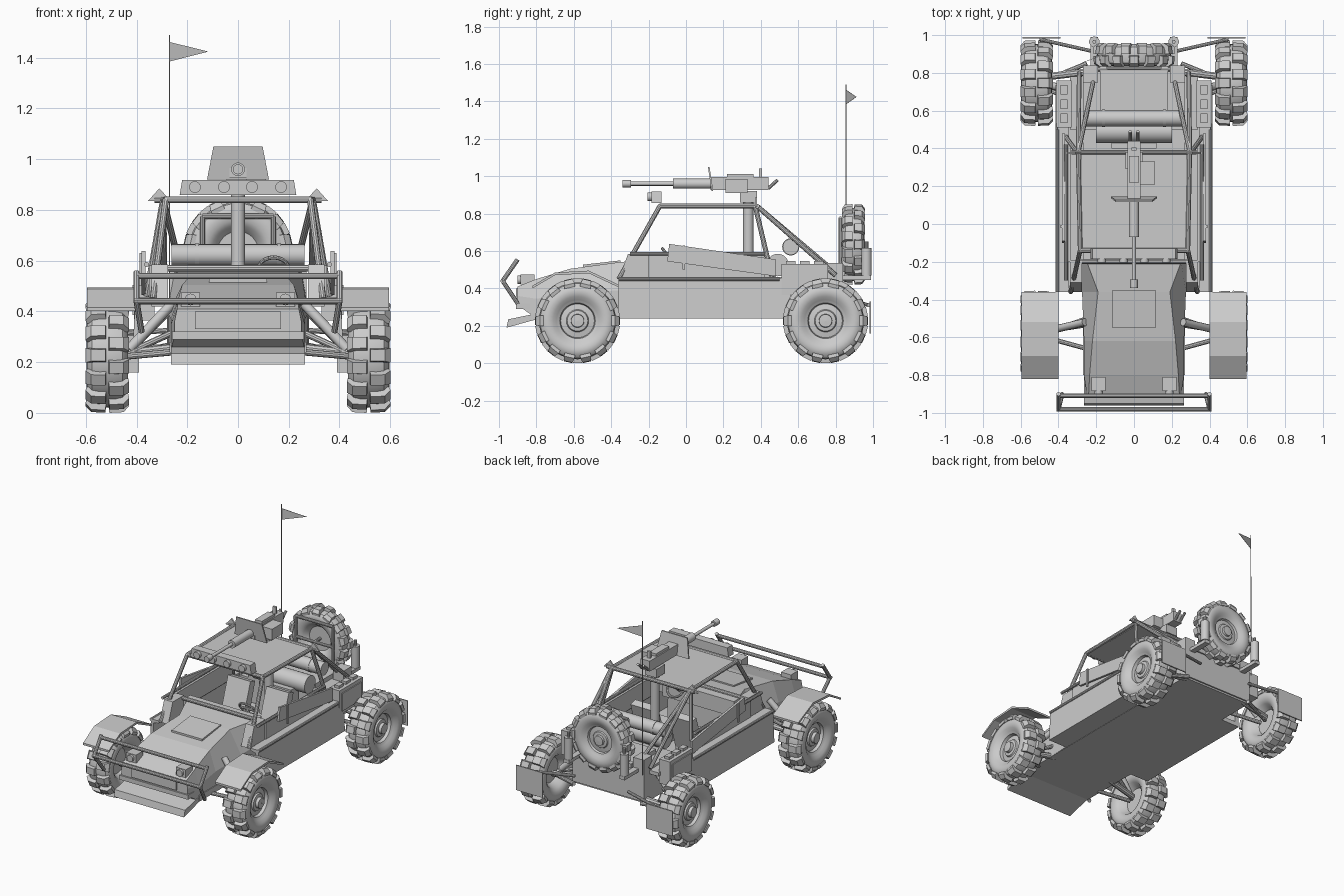
import bpy, bmesh, math
from mathutils import Vector, Matrix

if "Cube" in bpy.data.objects:
    bpy.data.objects.remove(bpy.data.objects["Cube"])


def finish(name, bm, sym=False, smooth=False):
    bmesh.ops.recalc_face_normals(bm, faces=bm.faces[:])
    me = bpy.data.meshes.new(name)
    bm.to_mesh(me)
    bm.free()
    ob = bpy.data.objects.new(name, me)
    bpy.context.collection.objects.link(ob)
    if smooth:
        bpy.ops.object.select_all(action='DESELECT')
        ob.select_set(True)
        bpy.context.view_layer.objects.active = ob
        bpy.ops.object.shade_smooth_by_angle(angle=math.radians(35))
    if sym:
        ob.modifiers.new("mirror", 'MIRROR')
    return ob


def loft(name, rings, sym=False, smooth=False):
    """Skin equal-length closed rings and cap both ends."""
    bm = bmesh.new()
    vs = [[bm.verts.new(p) for p in r] for r in rings]
    n = len(vs[0])
    for a, b in zip(vs, vs[1:]):
        for i in range(n):
            bm.faces.new((a[i], a[(i + 1) % n], b[(i + 1) % n], b[i]))
    bm.faces.new(vs[0])
    bm.faces.new(vs[-1])
    return finish(name, bm, sym, smooth)


def side_prism(name, yz, x0, x1, sym=False):
    return loft(name, [[(x, y, z) for y, z in yz] for x in (x0, x1)], sym)


def front_prism(name, xz, y0, y1, sym=False):
    return loft(name, [[(x, y, z) for x, z in xz] for y in (y0, y1)], sym)


def box(name, x0, x1, y0, y1, z0, z1, sym=False):
    return side_prism(name, [(y0, z0), (y1, z0), (y1, z1), (y0, z1)], x0, x1, sym)


def tubes(name, paths, r, sym=False, sides=10):
    bm = bmesh.new()
    for path in paths:
        for p, q in zip(path, path[1:]):
            p, q = Vector(p), Vector(q)
            d = q - p
            m = Matrix.Translation((p + q) / 2) @ d.to_track_quat('Z', 'Y').to_matrix().to_4x4()
            bmesh.ops.create_cone(bm, cap_ends=True, segments=sides, radius1=r, radius2=r,
                                  depth=d.length, matrix=m)
    return finish(name, bm, sym, True)


def wheel(name, m, sym=False):
    """Lathed tyre and rim along local x (outboard = +x)."""
    prof = [(-.012, .001), (-.012, .085), (-.06, .11), (-.075, .13), (-.082, .155), (-.078, .18), (-.06, .2),
            (-.03, .206), (.03, .206), (.06, .2), (.078, .18), (.082, .155), (.075, .13), (.06, .112),
            (.056, .105), (.05, .095), (.03, .09), (.035, .06), (.045, .055), (.048, .036), (.068, .034), (.07, .001)]
    n = 40
    bm = bmesh.new()
    rings = []
    for i in range(n):
        t = math.tau * i / n
        rings.append([bm.verts.new(m @ Vector((a, r * math.cos(t), r * math.sin(t)))) for a, r in prof])
    for i in range(n):
        a, b = rings[i], rings[(i + 1) % n]
        for j in range(len(prof) - 1):
            bm.faces.new((a[j], a[j + 1], b[j + 1], b[j]))
    finish(name, bm, sym, True)
    # staggered tread lugs on the shoulders
    bm = bmesh.new()
    lug = [(.004, .195), (.008, .227), (.064, .224), (.086, .2), (.082, .182), (.06, .182)]
    for s in (1, -1):
        for i in range(14):
            t = math.tau * (i + (0.5 if s > 0 else 0)) / 14
            rot = m @ Matrix.Rotation(t, 4, 'X')
            v = [[bm.verts.new(rot @ Vector((s * a, w * (1.25 if r < .21 else 1), r))) for a, r in lug]
                 for w in (-.023, .023)]
            bm.faces.new(v[0])
            bm.faces.new(v[1])
            for j in range(6):
                k = (j + 1) % 6
                bm.faces.new((v[0][j], v[0][k], v[1][k], v[1][j]))
    finish(name + "_tread", bm, sym)


# wheels
wheel("front_wheel", Matrix.Translation((.515, -.58, .227)), True)
wheel("rear_wheel", Matrix.Translation((.515, .746, .227)), True)
wheel("spare_wheel", Matrix.Translation((0, .895, .635)) @ Matrix.Rotation(math.pi / 2, 4, 'Z')
      @ Matrix.Diagonal((.72, .95, .95, 1)))

# hull: floor, near-vertical sides, nose, rear block
box("floor", -.27, .27, -.8, .83, .238, .28)
box("side_floor", .26, .41, -.36, .56, .24, .27, True)
front_prism("hull_side", [(.415, .24), (.405, .455), (.345, .455), (.345, .44), (.385, .43), (.385, .24)],
            -.36, .56, True)
box("rear_block", -.27, .27, .5, .84, .25, .46)
box("rear_deck", -.18, .18, .58, .85, .46, .49)


def section(y, wb, wt, zb, zt):
    return [(-wb, y, zb), (wb, y, zb), (wb, y, (zb + zt) / 2), (wt, y, zt), (-wt, y, zt), (-wb, y, (zb + zt) / 2)]


loft("nose", [section(-.9, .25, .24, .31, .41), section(-.8, .265, .235, .24, .45),
              section(-.62, .265, .22, .24, .505), section(-.36, .275, .19, .24, .54),
              section(-.2, .28, .25, .24, .555)])
side_prism("hood_hatch", [(-.55, .50), (-.35, .535), (-.35, .55), (-.55, .527)], -.115, .115)
box("grille", -.17, .17, -.91, -.89, .33, .4)
side_prism("skid_plate", [(-.96, .19), (-.95, .235), (-.78, .27), (-.78, .24)], -.265, .265)
box("nose_lower", -.26, .26, -.91, -.8, .29, .32)
box("dashboard", -.27, .27, -.2, -.13, .46, .565)
side_prism("cowl_side", [(-.36, .45), (-.31, .585), (-.19, .585), (-.19, .45)], .275, .34, True)

# doors and tilted side plates
box("door", .335, .35, -.2, .42, .45, .58, True)
side_prism("tilted_side_plate", [(-.1, .545), (-.09, .638), (.48, .555), (.48, .465)], .365, .38, True)
box("plate_strap", .38, .388, -.02, -.005, .5, .63, True)
tubes("sill_rail", [[(.405, -.36, .45), (.405, .5, .45)], [(.36, -.3, .585), (.36, .42, .585)]], .01, True)

# fenders
arc = [(-.82, .415), (-.70, .485), (-.52, .495), (-.36, .42)]
side_prism("front_fender", arc + [(y, z - .014) for y, z in arc[::-1]], .4, .595, True)
box("mudflap", .39, .59, .982, .99, .16, .33, True)
tubes("mudflap_arm", [[(.5, .978, .31), (.2, .91, .33)]], .01, True)

# bumper guard and headlights
tubes("bumper_bar", [[(-.41, -.98, .44), (.41, -.98, .44)], [(-.4, -.91, .54), (.4, -.91, .54)]], .012)
tubes("bumper_post", [[(.4, -.9, .555), (.4, -.98, .44), (.38, -.9, .32)]], .012, True)
box("headlight", .15, .225, -.885, -.81, .42, .475, True)
tubes("headlight_lens", [[(.187, -.9, .447), (.187, -.88, .447)]], .023, True, 16)

# suspension
tubes("axle", [[(.2, -.52, .26), (.46, -.56, .23)], [(.2, .81, .26), (.46, .78, .23)]], .02, True)
tubes("control_arm", [[(.25, y, z), (.47, w, .22)] for y, w, z in
                      ((-.66, -.6, .24), (-.5, -.58, .32), (.62, .72, .27), (.85, .76, .24))], .013, True)
tubes("shock_absorber", [[(.26, -.52, .43), (.43, -.56, .25)], [(.25, .7, .43), (.43, .73, .25)]], .02, True, 12)

# roll cage and roof
tubes("cage_side", [[(.335, -.36, .45), (.285, -.14, .84), (.295, .38, .84), (.2, .83, .46)],
                    [(.295, .38, .84), (.29, .8, .47)], [(.295, .37, .84), (.36, .46, .46)]], .013, True)
tubes("cage_cross_bar", [[(-.29, -.14, .84), (.29, -.14, .84)], [(-.33, .38, .84), (.33, .38, .84)],
                         [(-.28, -.2, .57), (.28, -.2, .57)], [(-.22, .82, .48), (.22, .82, .48)]], .013)
box("roof", -.28, .28, -.14, .38, .83, .843)
front_prism("roof_gusset", [(.265, .835), (.355, .835), (.31, .885)], .37, .38, True)

# light bar
front_prism("light_bar", [(-.23, .858), (.23, .858), (.22, .918), (-.22, .918)], -.185, -.13)
for i, x in enumerate((-.17, -.055, .055, .17)):
    tubes("roof_light_%d" % i, [[(x, -.205, .89), (x, -.18, .89)]], .023, sides=16)

# gun with shield on a pedestal
tubes("pedestal", [[(0, .333, .27), (0, .333, .87)]], .028, sides=16)
box("gun_cradle", -.045, .045, .29, .38, .86, .92)
tubes("gun_barrel", [[(0, -.3, .96), (0, .13, .96)]], .011, sides=12)
tubes("gun_muzzle", [[(0, -.34, .96), (0, -.295, .96)]], .02, sides=12)
tubes("barrel_jacket", [[(0, -.07, .96), (0, .14, .96)]], .027, sides=16)
box("gun_receiver", -.034, .034, .13, .44, .925, .995)
box("gun_cover", -.026, .026, .22, .36, .99, 1.012)
box("rear_sight", -.012, .012, .39, .405, .99, 1.04)
box("ammo_box", .034, .11, .21, .33, .91, .985)
tubes("gun_grip", [[(.02, .44, .935), (.02, .49, .98)]], .009, True)
loft("gun_shield", [[(-.122, y, .92), (.122, y, .92), (.097, y - .02, 1.05), (-.097, y - .02, 1.05)]
                    for y in (.137, .146)])

# seats and steering wheel
side_prism("seat_cushion", [(-.02, .28), (.2, .28), (.2, .36), (-.02, .39)], .06, .23, True)
side_prism("seat_back", [(.14, .35), (.2, .33), (.27, .565), (.22, .58)], .06, .23, True)
box("gunner_seat", -.12, .12, .4, .48, .28, .5)
c, q = Vector((.14, -.09, .565)), Vector((0, .8, .6)).to_track_quat('Z', 'Y')
ring = [c + q @ Vector((.06 * math.cos(math.tau * i / 20), .06 * math.sin(math.tau * i / 20), 0)) for i in range(21)]
tubes("steering_wheel", [ring, [ring[0], ring[10]], [c, (.14, -.17, .5)]], .008, sides=8)

# stowage: bedroll, drum, fuel cans
tubes("bedroll", [[(-.262, .56, .622), (.262, .56, .622)]], .043, sides=20)
tubes("bedroll_strap", [[(x, .56, .622), (x + .016, .56, .622)] for x in (-.17, .154)], .046, sides=20)
tubes("engine_drum", [[(-.2, .49, .525), (.2, .49, .525)]], .06, sides=20)
box("fuel_can", .33, .41, .51, .76, .365, .53, True)
box("fuel_can_rib", .41, .416, .53, .735, .385, .505, True)
for i in range(3):
    box("can_handle_%d" % i, .352, .388, .535 + i * .075, .585 + i * .075, .53, .548, True)
box("can_rack", .26, .34, .5, .78, .42, .445, True)
box("rear_case", .19, .27, .75, .84, .45, .535, True)

# spare wheel frame and rear canisters
tubes("spare_frame", [[(.14, .825, .46), (.14, .825, .775), (-.14, .825, .775), (-.14, .825, .46)],
                      [(0, .83, .635), (0, .9, .635)], [(-.14, .825, .635), (.14, .825, .635)]], .01)
tubes("canister", [[(.21, .965, .47), (.21, .965, .615)]], .028, True, 14)
tubes("canister_valve", [[(.21, .965, .615), (.21, .965, .65)]], .01, True)
box("canister_shelf", .19, .23, .83, .99, .445, .468, True)

# antenna and flag
tubes("antenna_base", [[(-.27, .855, .44), (-.27, .855, 1.18)]], .003, sides=6)
tubes("antenna_whip", [[(-.27, .855, 1.18), (-.27, .855, 1.49)]], .002, sides=6)
loft("flag", [[(-.27, .855 + d, 1.385), (-.27, .855 + d, 1.462), (-.117, .91 + d, 1.424)] for d in (0, .002)])
